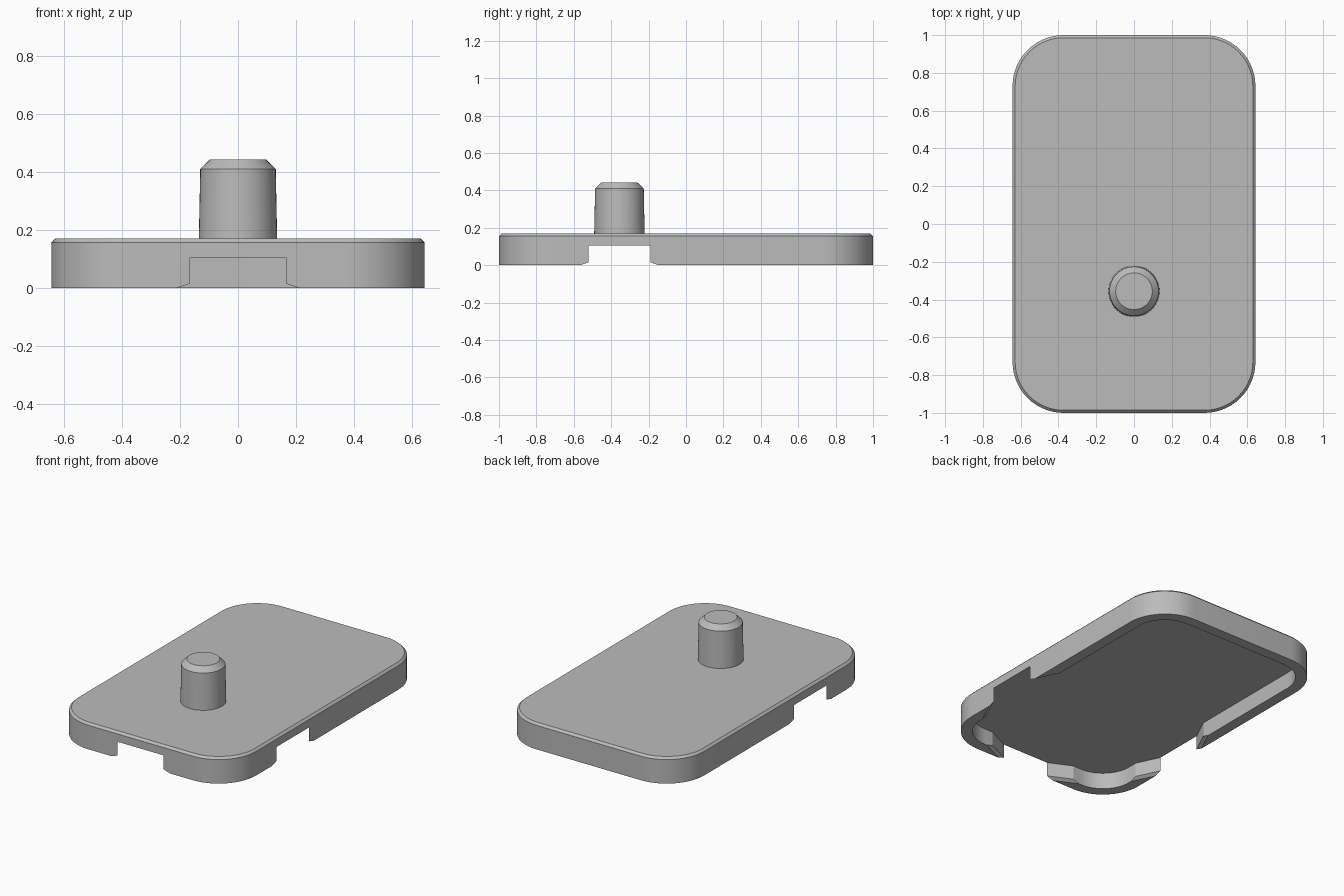
import bpy, bmesh, math
from mathutils import Vector

cube = bpy.data.objects.get("Cube")
if cube:
    bpy.data.objects.remove(cube, do_unlink=True)

HALF_X, HALF_Y, RADIUS = 0.643, 1.0, 0.27
WALL, CEILING, TOP, CHAMFER = 0.07, 0.105, 0.17, 0.014
PEG_Y = -0.356

grey = bpy.data.materials.new("plain grey")
grey.use_nodes = True
colour = (0.5, 0.5, 0.5, 1)
grey.diffuse_color = colour
grey.node_tree.nodes["Principled BSDF"].inputs["Base Color"].default_value = colour


def loft(name, rings):
    """Closed solid through a stack of matching rings of points."""
    bm = bmesh.new()
    loops = [[bm.verts.new(p) for p in ring] for ring in rings]
    n = len(loops[0])
    for low, high in zip(loops, loops[1:]):
        for i in range(n):
            j = (i + 1) % n
            bm.faces.new((low[i], low[j], high[j], high[i]))
    bm.faces.new(loops[0][::-1])
    bm.faces.new(loops[-1])
    bmesh.ops.recalc_face_normals(bm, faces=bm.faces)
    mesh = bpy.data.meshes.new(name)
    bm.to_mesh(mesh)
    bm.free()
    mesh.materials.append(grey)
    obj = bpy.data.objects.new(name, mesh)
    bpy.context.collection.objects.link(obj)
    return obj


def rounded_ring(inset, z, steps=14):
    """Rounded rectangle, inset from the plate outline."""
    r = RADIUS - inset
    points = []
    for corner, (sx, sy) in enumerate(((1, 1), (-1, 1), (-1, -1), (1, -1))):
        for k in range(steps + 1):
            a = (corner + k / steps) * math.pi / 2
            points.append((sx * (HALF_X - RADIUS) + r * math.cos(a),
                           sy * (HALF_Y - RADIUS) + r * math.sin(a), z))
    return points


def circle_ring(r, z, n=48):
    return [(r * math.cos(math.tau * i / n), PEG_Y + r * math.sin(math.tau * i / n), z)
            for i in range(n)]


def notch_cutter(origin, outward):
    """Slot through the wall that flares inwards, with its lower edges bevelled."""
    origin, outward = Vector(origin), Vector(outward)
    side = Vector((-outward.y, outward.x, 0))
    width, flare = 0.166, 0.145
    outline = [(0.05, width), (0, width), (-WALL, width + flare), (-WALL - 0.02, width + flare)]
    rings = []
    for z, extra in ((-0.01, 0.075), (0.015, 0), (CEILING, 0)):
        ring = [origin + outward * d + side * (w + extra) for d, w in outline]
        ring += [origin + outward * d - side * (w + extra) for d, w in reversed(outline)]
        rings.append([p + Vector((0, 0, z)) for p in ring])
    return loft("notch_cutter", rings)


def shade(obj):
    bpy.ops.object.select_all(action='DESELECT')
    obj.select_set(True)
    bpy.context.view_layer.objects.active = obj
    bpy.ops.object.shade_smooth_by_angle(angle=math.radians(25))


# Plate with a bevelled top edge
plate = loft("cover_plate", [rounded_ring(0, 0), rounded_ring(0, TOP - CHAMFER),
                             rounded_ring(CHAMFER, TOP)])

# Hollow underside and three wall notches
cutters = [loft("cavity_cutter", [rounded_ring(WALL, -0.05), rounded_ring(WALL, CEILING)]),
           notch_cutter((0, -HALF_Y, 0), (0, -1, 0))]
for s in (-1, 1):
    cutters.append(notch_cutter((s * HALF_X, PEG_Y, 0), (s, 0, 0)))
bpy.context.view_layer.objects.active = plate
for cutter in cutters:
    cutter.hide_render = True
    cut = plate.modifiers.new("cut", 'BOOLEAN')
    cut.operation = 'DIFFERENCE'
    cut.solver = 'EXACT'
    cut.object = cutter
    bpy.ops.object.modifier_apply(modifier=cut.name)
for cutter in cutters:
    bpy.data.objects.remove(cutter, do_unlink=True)
shade(plate)

# Tapered peg with a bevelled tip
peg = loft("peg", [circle_ring(0.135, TOP - 0.01), circle_ring(0.13, 0.41),
                   circle_ring(0.097, 0.442)])
shade(peg)
